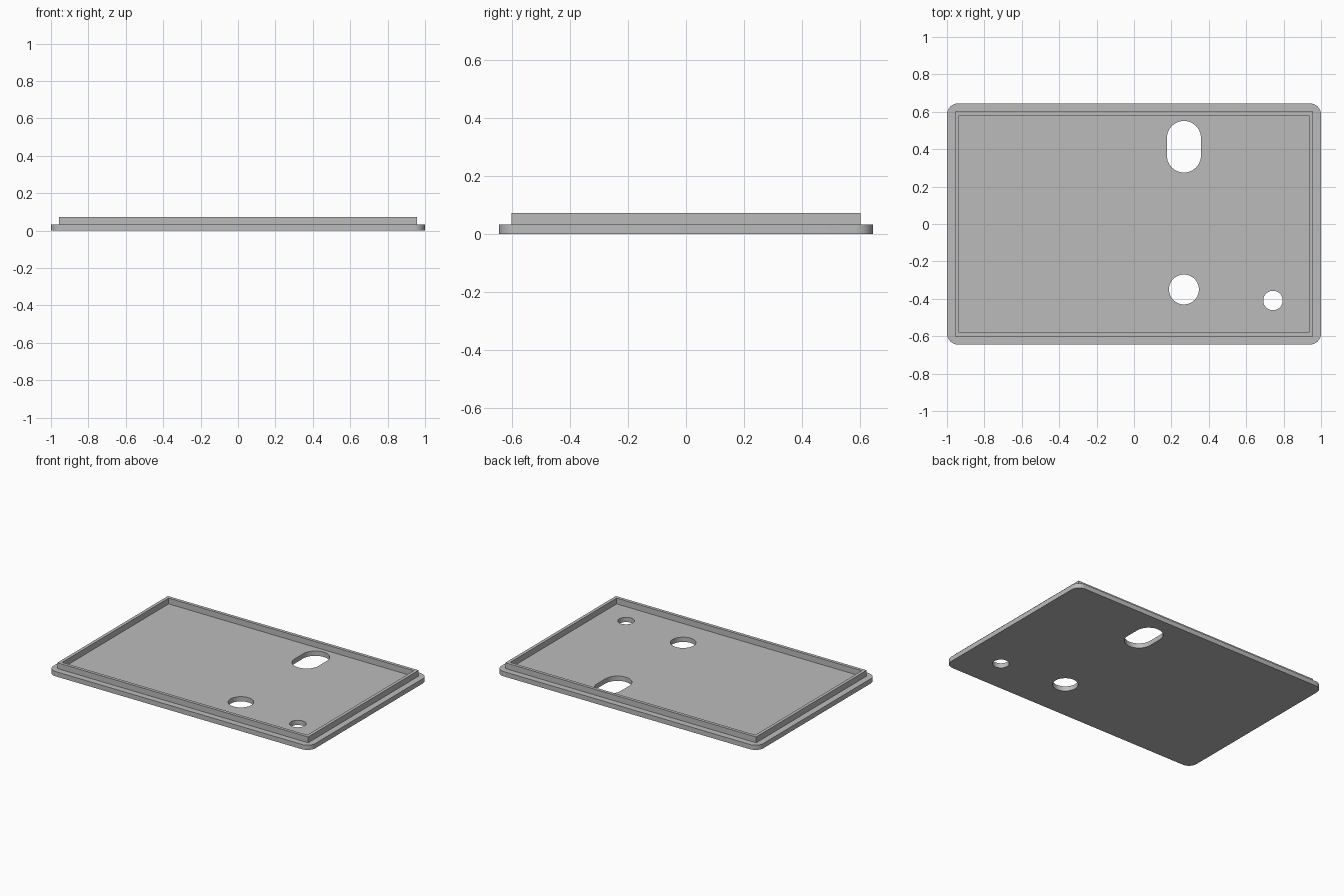
import bpy, bmesh
from math import sin, cos, pi

if "Cube" in bpy.data.objects:
    bpy.data.objects.remove(bpy.data.objects["Cube"], do_unlink=True)

grey = bpy.data.materials.new("plain grey")
grey.use_nodes = True
colour = (0.5, 0.5, 0.5, 1)
grey.diffuse_color = colour
grey.node_tree.nodes["Principled BSDF"].inputs["Base Color"].default_value = colour


def rounded(cx, cy, hx, hy, r, steps):
    """Rounded rectangle outline; steps=0 gives square corners."""
    if steps == 0:
        return [(cx + hx, cy + hy), (cx - hx, cy + hy), (cx - hx, cy - hy), (cx + hx, cy - hy)]
    pts = []
    for q, (sx, sy) in enumerate([(1, 1), (-1, 1), (-1, -1), (1, -1)]):
        for i in range(steps + 1):
            a = (q + i / steps) * pi / 2
            pts.append((cx + sx * (hx - r) + r * cos(a), cy + sy * (hy - r) + r * sin(a)))
    return pts


def slab(name, outlines, z0, z1):
    """Solid slab from an outer outline with hole outlines."""
    bm = bmesh.new()
    for pts in outlines:
        vs = [bm.verts.new((x, y, z0)) for x, y in pts]
        for a, b in zip(vs, vs[1:] + vs[:1]):
            bm.edges.new((a, b))
    bmesh.ops.remove_doubles(bm, verts=bm.verts[:], dist=1e-5)
    bmesh.ops.triangle_fill(bm, edges=bm.edges[:], use_beauty=True, normal=(0, 0, 1))
    up = bmesh.ops.extrude_face_region(bm, geom=bm.faces[:], use_keep_orig=True)
    verts = [g for g in up["geom"] if isinstance(g, bmesh.types.BMVert)]
    bmesh.ops.translate(bm, verts=verts, vec=(0, 0, z1 - z0))
    bmesh.ops.recalc_face_normals(bm, faces=bm.faces[:])
    mesh = bpy.data.meshes.new(name)
    bm.to_mesh(mesh)
    bm.free()
    mesh.materials.append(grey)
    ob = bpy.data.objects.new(name, mesh)
    bpy.context.collection.objects.link(ob)
    bpy.ops.object.select_all(action="DESELECT")
    ob.select_set(True)
    bpy.context.view_layer.objects.active = ob
    bpy.ops.object.shade_smooth_by_angle(angle=pi / 6)
    return ob


# Base plate with a slot and two round holes
slab("base_plate", [
    rounded(0, 0, 1, 0.645, 0.06, 8),
    rounded(0.267, 0.413, 0.091, 0.138, 0.091, 10),
    rounded(0.267, -0.35, 0.08, 0.08, 0.08, 10),
    rounded(0.743, -0.409, 0.052, 0.052, 0.052, 10),
], 0, 0.033)

# Thin raised lip, sunk slightly into the plate
slab("raised_lip", [
    rounded(0, 0, 0.957, 0.602, 0, 0),
    rounded(0, 0, 0.935, 0.58, 0, 0),
], 0.025, 0.073)
